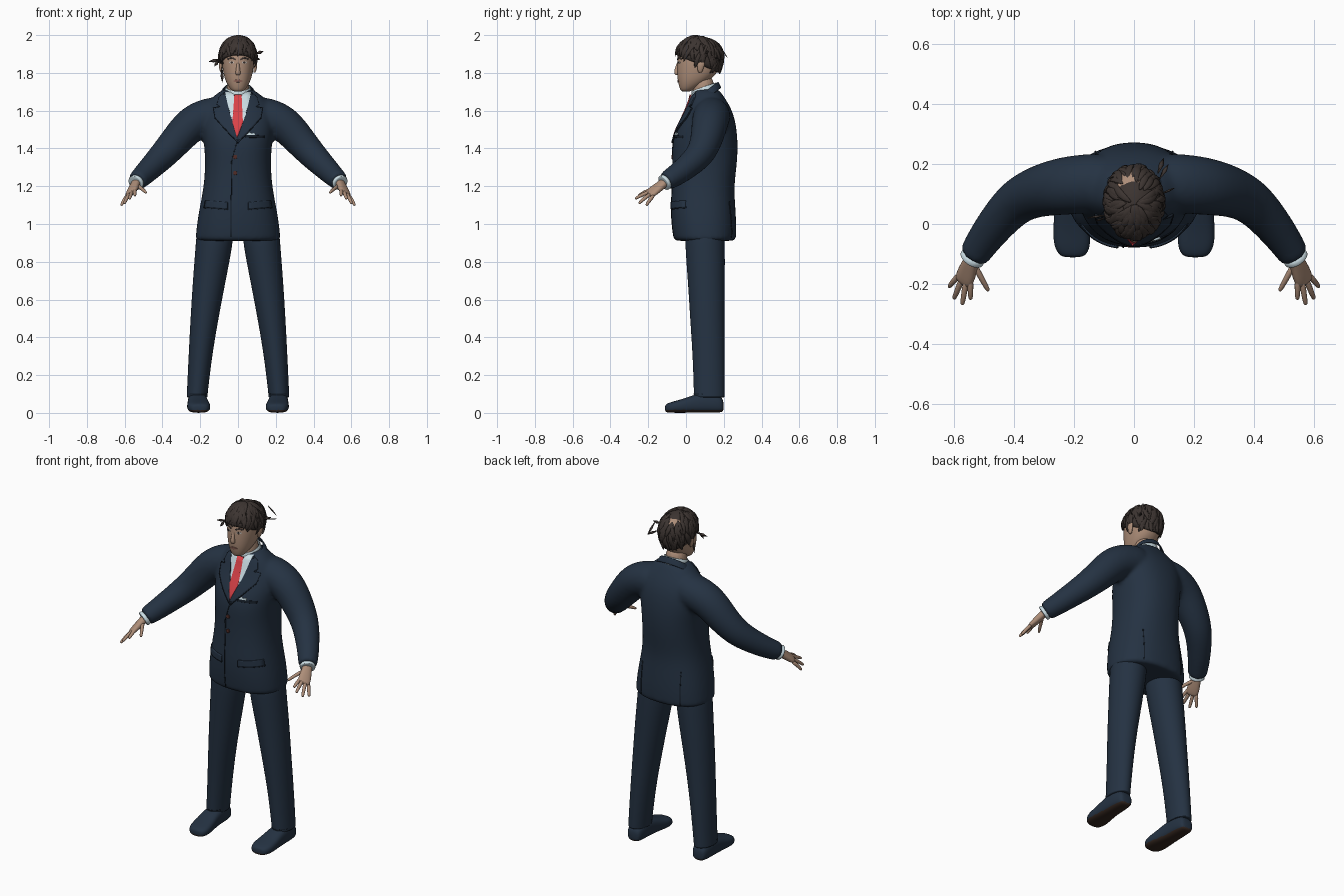
import bpy, bmesh, random
from math import sin, cos, pi, radians
from mathutils import Vector
from mathutils.bvhtree import BVHTree

random.seed(4)
cube = bpy.data.objects.get("Cube")
if cube:
    bpy.data.objects.remove(cube)


def material(name, *rgb):
    m = bpy.data.materials.new(name)
    m.use_nodes = True
    m.diffuse_color = (*rgb, 1)
    bsdf = next(n for n in m.node_tree.nodes if n.type == 'BSDF_PRINCIPLED')
    bsdf.inputs["Base Color"].default_value = (*rgb, 1)
    bsdf.inputs["Roughness"].default_value = 0.8
    return m


navy = material("navy cloth", 0.018, 0.032, 0.055)
seam_navy = material("dark navy seam", 0.007, 0.012, 0.02)
skin = material("skin", 0.42, 0.27, 0.19)
hair_mat = material("dark brown hair", 0.045, 0.034, 0.03)
white = material("pale blue shirt", 0.6, 0.73, 0.78)
red = material("red tie", 0.7, 0.055, 0.065)
sole_mat = material("brown sole", 0.035, 0.02, 0.014)
button_mat = material("brown button", 0.08, 0.025, 0.02)
lip_mat = material("lips", 0.3, 0.14, 0.11)
eye_mat = material("eye white", 0.55, 0.5, 0.46)


def loft(bm, points, ref=(0, 1, 0), axis=None, sides=16, power=2.0, caps=True):
    """Superellipse rings (x, y, z, half width, half depth) joined along a path."""
    centres = [Vector(p[:3]) for p in points]
    rings = []
    for i, p in enumerate(points):
        t = Vector(axis) if axis else centres[min(i + 1, len(points) - 1)] - centres[max(i - 1, 0)]
        t.normalize()
        u = Vector(ref).cross(t).normalized()
        v = t.cross(u)
        ring = []
        for k in range(sides):
            c, s = cos(2 * pi * k / sides), sin(2 * pi * k / sides)
            a = abs(c) ** (2 / power) * (1 if c > 0 else -1)
            b = abs(s) ** (2 / power) * (1 if s > 0 else -1)
            ring.append(bm.verts.new(centres[i] + u * a * p[3] + v * b * p[-1]))
        rings.append(ring)
    for low, high in zip(rings, rings[1:]):
        for k in range(sides):
            n = (k + 1) % sides
            bm.faces.new((low[k], low[n], high[n], high[k]))
    if caps:
        bm.faces.new(rings[0][::-1])
        bm.faces.new(rings[-1])


def apply_modifiers(ob):
    graph = bpy.context.evaluated_depsgraph_get()
    mesh = bpy.data.meshes.new_from_object(ob.evaluated_get(graph))
    ob.modifiers.clear()
    ob.data = mesh
    mesh.shade_smooth()


def make(name, bm, mat, subsurf=2, mirror=False, thickness=0, recalc=True):
    if recalc:
        bmesh.ops.recalc_face_normals(bm, faces=bm.faces)
    mesh = bpy.data.meshes.new(name)
    bm.to_mesh(mesh)
    bm.free()
    mesh.materials.append(mat)
    ob = bpy.data.objects.new(name, mesh)
    bpy.context.collection.objects.link(ob)
    if thickness:
        m = ob.modifiers.new("thickness", 'SOLIDIFY')
        m.thickness, m.offset = thickness, -1
    if subsurf:
        ob.modifiers.new("round", 'SUBSURF').levels = subsurf
    if mirror:
        ob.modifiers.new("mirror", 'MIRROR').use_mirror_merge = False
    apply_modifiers(ob)
    return ob


def tube(name, mat, points, subsurf=2, mirror=False, thickness=0, **options):
    bm = bmesh.new()
    loft(bm, points, **options)
    return make(name, bm, mat, subsurf, mirror, thickness)


def patch(name, mat, outlines, targets, lift=0.003, side=1, mirror=False):
    """Thin plates: outlines in x and z, laid on the front (side 1) or back of targets."""
    bm = bmesh.new()
    for outline in outlines:
        bm.faces.new([bm.verts.new((x, 0, z)) for x, z in outline])
    bmesh.ops.triangulate(bm, faces=bm.faces[:])
    bmesh.ops.subdivide_edges(bm, edges=bm.edges[:], cuts=7, use_grid_fill=True)
    for v in bm.verts:
        hits = []
        for tree in targets:
            hit = tree.ray_cast(Vector((v.co.x, -side, v.co.z)), Vector((0, side, 0)))[0]
            if hit:
                hits.append(hit.y * side)
        if hits:
            v.co.y = side * (min(hits) - lift)
        else:
            v.co.y = targets[0].find_nearest(v.co)[0].y - side * lift
    bm.normal_update()
    for f in bm.faces:
        if f.normal.y * side > 0:
            f.normal_flip()
    return make(name, bm, mat, 0, mirror, lift + 0.002, recalc=False)


def tree_of(ob):
    bm = bmesh.new()
    bm.from_mesh(ob.data)
    tree = BVHTree.FromBMesh(bm)
    bm.free()
    return tree


def ellipse(x, z, a, b, n=14):
    return [(x + a * cos(2 * pi * k / n), z + b * sin(2 * pi * k / n)) for k in range(n)]


def strips(points, w=0.0025):
    """Narrow quads along a line, for seams."""
    quads = []
    for (x, z), (p, q) in zip(points, points[1:]):
        d = Vector((p - x, q - z)).normalized() * w
        quads.append([(x - d.y, z + d.x), (x + d.y, z - d.x), (p + d.y, q - d.x), (p - d.y, q + d.x)])
    return quads


# Jacket: torso and sleeves fused into one cloth surface
torso = [(0.91, .1, .225, .163), (0.915, .1, .227, .166), (1, .095, .22, .173), (1.1, .09, .202, .172),
         (1.2, .09, .182, .165), (1.32, .1, .174, .172), (1.42, .1, .18, .176), (1.5, .108, .192, .162),
         (1.58, .122, .19, .132), (1.64, .12, .17, .105), (1.69, .11, .115, .08), (1.72, .11, .07, .06)]
sleeve = [(.04, .14, 1.585, .1), (.17, .135, 1.57, .102), (.25, .125, 1.53, .098), (.32, .11, 1.45, .088),
          (.39, .08, 1.37, .078), (.45, .015, 1.31, .068), (.5, -.05, 1.26, .06),
          (.532, -.1, 1.23, .053), (.537, -.108, 1.225, .051)]
jacket = tube("jacket", navy, [(0, y, z, a, b) for z, y, a, b in torso], axis=(0, 0, 1), power=2.3, sides=24)
sleeves = tube("sleeves", navy, sleeve, mirror=True)
bm = bmesh.new()
for part in (jacket, sleeves):
    bm.from_mesh(part.data)
bm.to_mesh(jacket.data)
bm.free()
bpy.data.objects.remove(sleeves)
fuse = jacket.modifiers.new("fuse", 'REMESH')
fuse.mode, fuse.voxel_size = 'VOXEL', 0.011
relax = jacket.modifiers.new("relax", 'SMOOTH')
relax.factor, relax.iterations = 0.5, 6
apply_modifiers(jacket)
if not jacket.data.materials:
    jacket.data.materials.append(navy)

# Neck and collars
neck = tube("neck", skin, [(0, .1, 1.62, .062), (0, .095, 1.7, .06), (0, .085, 1.79, .058)])
shirt_collar = tube("shirt_collar", white, [(0, .1, 1.66, .078, .08), (0, .097, 1.7, .073, .076),
                    (0, .093, 1.728, .067, .07)], axis=(0, -.35, 1), caps=False, thickness=.006)
tube("jacket_collar", navy, [(0, .108, 1.665, .112, .1), (0, .108, 1.69, .096, .088),
     (0, .108, 1.71, .082, .08)], axis=(0, -.7, 1), caps=False, thickness=.008)

# Shirt front, tie, lapels and jacket details laid on the cloth
cloth = [tree_of(jacket)]
chest = cloth + [tree_of(shirt_collar)]
patch("shirt_front", white, [[(-.068, 1.7), (.068, 1.7), (.05, 1.6), (-.005, 1.45), (-.055, 1.6)]], cloth, .004)
patch("tie", red, [[(-.019, 1.685), (.019, 1.685), (.011, 1.65), (.026, 1.54), (-.005, 1.455),
                    (-.03, 1.54), (-.011, 1.65)]], chest, .009)
lapel = [(.07, 1.7), (.1, 1.675), (.112, 1.635), (.098, 1.622), (.132, 1.615), (.122, 1.56), (0, 1.43),
         (-.006, 1.45), (.042, 1.58), (.062, 1.66)]
patch("lapels", navy, [lapel], cloth, .008, mirror=True)
patch("lapel_seams", seam_navy, strips(lapel[2:8], .002), cloth, .0095, mirror=True)
patch("front_opening", seam_navy, strips([(-.005, 1.44), (-.035, 1.33), (-.037, .93)]), cloth)
patch("pocket_flaps", navy, [[(.055, 1.115), (.175, 1.125), (.18, 1.09), (.055, 1.08)]], cloth, .008, mirror=True)
patch("pocket_seams", seam_navy, strips([(.053, 1.078), (.182, 1.088)], .004), cloth, .006, mirror=True)
patch("chest_pocket", seam_navy, strips([(.04, 1.465), (.14, 1.462)], .007), cloth, .004)
patch("pocket_square", white, [[(.043, 1.472), (.06, 1.486), (.075, 1.478), (.088, 1.483), (.09, 1.471)]], cloth, .007)
patch("buttons", button_mat, [ellipse(-.015, z, .011, .011) for z in (1.355, 1.27)], cloth, .006)
patch("back_vents", seam_navy, strips([(.13, .925), (.128, 1.12)]), cloth, side=-1, mirror=True)

# Trousers
trousers = tube("trousers", navy, [(.118, .1, 1, .1, .105), (.125, .1, .9, .1, .108), (.153, .108, .7, .088, .1),
                (.178, .112, .5, .075, .092), (.2, .12, .3, .063, .086), (.216, .123, .1, .056, .083),
                (.217, .123, .085, .056, .083), (.217, .123, .08, .055, .082)], mirror=True)
patch("trouser_hems", seam_navy, strips([(.168, .1), (.266, .1)], .002), [tree_of(trousers)], .002, mirror=True)

# Shoes with a brown sole on the downward faces
shoes = tube("shoes", navy, [(.215, .2, .035, .03, .026), (.215, .185, .046, .045, .045),
             (.215, .13, .055, .052, .055), (.214, .06, .052, .053, .052), (.21, -.01, .038, .06, .038),
             (.207, -.065, .031, .064, .031), (.205, -.1, .026, .05, .025), (.205, -.112, .024, .03, .016)],
             ref=(0, 0, 1), axis=(0, -1, 0), power=2.8, mirror=True)
shoes.data.materials.append(sole_mat)
for f in shoes.data.polygons:
    f.material_index = int(f.center.z < 0.016)

# Shirt cuffs and hands
tube("shirt_cuffs", white, [(.53, -.097, 1.232, .043), (.542, -.117, 1.217, .044), (.544, -.12, 1.215, .043)], mirror=True)
palm_up = (.6, -.3, .75)
bm = bmesh.new()
loft(bm, [(.53, -.095, 1.235, .028, .024), (.546, -.13, 1.207, .028, .021), (.557, -.16, 1.184, .036, .019),
          (.569, -.19, 1.162, .036, .015), (.573, -.2, 1.155, .03, .01)], ref=palm_up, sides=12, power=2.5)
fingers = [((.547, -.185, 1.182), (.546, -.252, 1.15)), ((.561, -.19, 1.172), (.574, -.27, 1.133)),
           ((.576, -.187, 1.16), (.602, -.25, 1.108)), ((.589, -.175, 1.148), (.618, -.21, 1.098)),
           ((.535, -.135, 1.205), (.486, -.224, 1.165))]
for base, tip in fingers:
    a, b = Vector(base), Vector(tip)
    loft(bm, [(*(a.lerp(b, t) + Vector((0, 0, .012 * t * (1 - t)))), r)
              for t, r in ((-.15, .011), (.3, .011), (.7, .01), (.95, .008), (1, .005))], ref=palm_up, sides=8)
make("hands", bm, skin, 1, mirror=True)

# Head, nose and ears
skull = [(1.7, 0, .022, .022), (1.712, .005, .04, .038), (1.75, .035, .064, .078), (1.79, .056, .077, .104),
         (1.84, .068, .085, .117), (1.89, .074, .086, .12), (1.94, .075, .08, .11), (1.97, .075, .06, .085),
         (1.982, .075, .03, .04)]
head = tube("head", skin, [(0, y, z, a, b) for z, y, a, b in skull], axis=(0, 0, 1), sides=20, power=2.2)
tube("nose", skin, [(0, -.036, 1.862, .008, .008), (0, -.046, 1.83, .009, .012), (0, -.052, 1.8, .015, .014),
                    (0, -.046, 1.788, .013, .008)], sides=10)
tube("ears", skin, [(.086, .075, 1.8, .006, .01), (.09, .075, 1.815, .009, .015), (.094, .08, 1.85, .011, .024),
                    (.09, .08, 1.867, .006, .014)], axis=(0, 0, 1), sides=10, mirror=True)

# Painted face
face = [tree_of(head)]
patch("eyes", eye_mat, [ellipse(.034, 1.855, .014, .006)], face, .002, mirror=True)
patch("irises", hair_mat, [ellipse(.033, 1.855, .006, .006)], face, .004, mirror=True)
patch("eyebrows", hair_mat, strips([(.014, 1.872), (.036, 1.88), (.055, 1.873)], .004), face, .003, mirror=True)
patch("mouth", lip_mat, [ellipse(0, 1.757, .024, .007)], face, .003)

# Hair: a cap with a lower edge at the back, covered in tapered wavy locks
def hair_point(a, phi, grow=1.0):
    s = sin(phi) if phi < pi / 2 else max(sin(phi), .88)
    return Vector((.097 * s * cos(a) * grow, .07 + .125 * s * sin(a) * grow, 1.882 + .113 * cos(phi) * grow))


def hair_edge(a):
    return radians(108 + 26 * sin(a))


bm = bmesh.new()
rows = [[bm.verts.new(hair_point(2 * pi * k / 40, hair_edge(2 * pi * k / 40) * (j + .1) / 10))
         for k in range(40)] for j in range(11)]
bm.faces.new(rows[0])
for low, high in zip(rows, rows[1:]):
    for k in range(40):
        n = (k + 1) % 40
        bm.faces.new((low[k], low[n], high[n], high[k]))
make("hair_cap", bm, hair_mat, 0, thickness=.012)

bm = bmesh.new()
for i in range(130):
    a = 2 * pi * i * 0.618
    end = hair_edge(a) * random.uniform(.55, 1.1)
    start, drift = end - radians(random.uniform(40, 60)), random.uniform(-.5, .5)
    path = []
    for t, r in ((0, .003), (.25, .014), (.55, .016), (.8, .011), (1, .002)):
        p = hair_point(a + drift * t, max(start + (end - start) * t, .05), 1 + .05 * sin(pi * t))
        path.append((*p, r, r * .45))
    loft(bm, path, ref=hair_point(a, (start + end) / 2) - Vector((0, .07, 1.88)), sides=6)
make("hair_locks", bm, hair_mat, 1)

# Loose stray tufts
bm = bmesh.new()
for base, tip in (((-.09, .03, 1.87), (-.155, .02, 1.86)), ((-.1, .02, 1.87), (-.125, .01, 1.835)),
                  ((.09, .1, 1.9), (.135, .12, 1.915)), ((.085, .15, 1.88), (.115, .2, 1.87)),
                  ((-.085, .05, 1.83), (-.083, .04, 1.75)), ((.08, .17, 1.95), (.1, .22, 1.88))):
    a, b = Vector(base), Vector(tip)
    loft(bm, [(*a, .002), (*a.lerp(b, .6), .009, .004), (*b, .001)], ref=(.3, 1, .2), sides=4)
make("stray_tufts", bm, hair_mat, 0)
